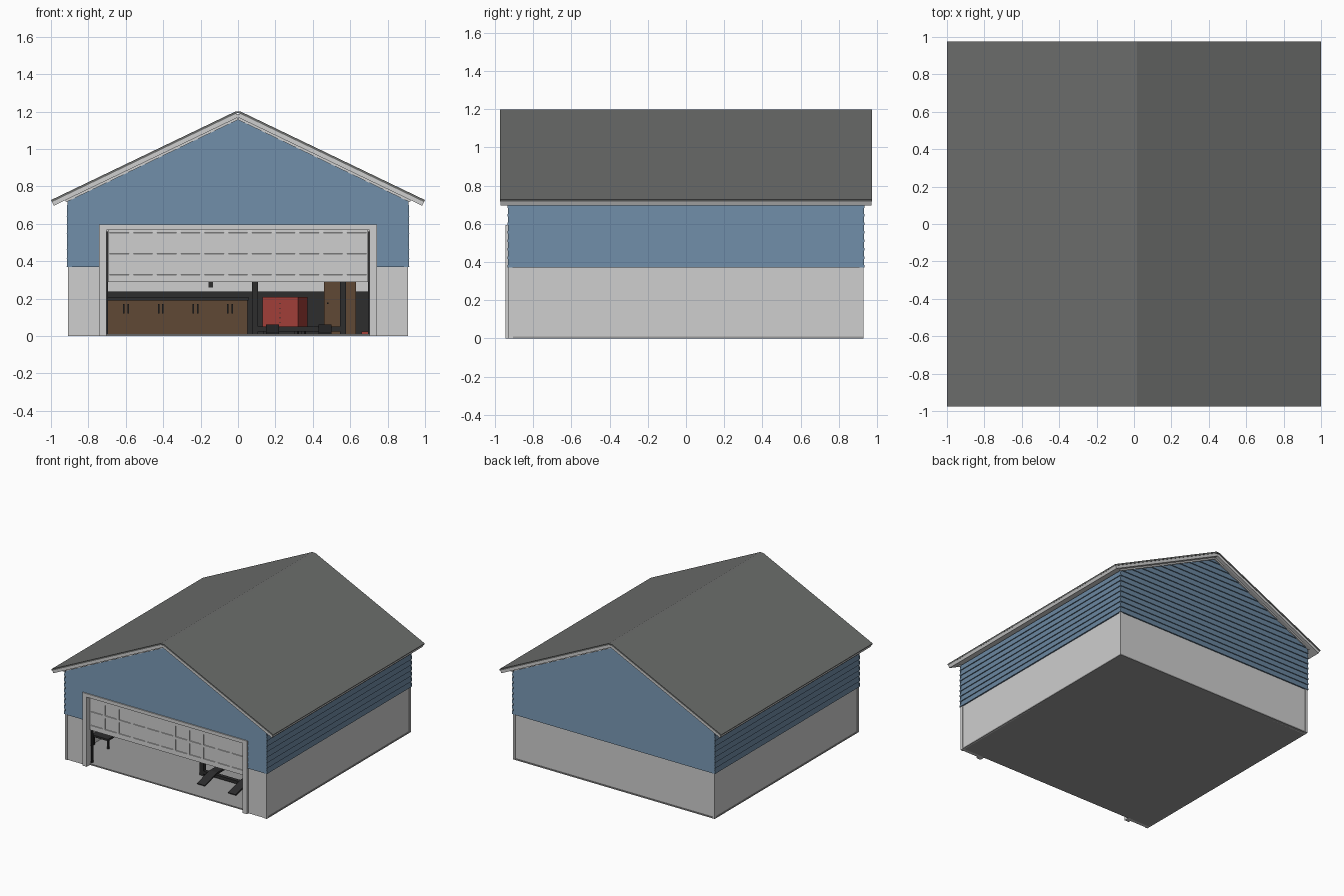
import bpy, bmesh, math
from mathutils import Matrix, Vector

if "Cube" in bpy.data.objects:
    bpy.data.objects.remove(bpy.data.objects["Cube"])


def mat(name, r, g, b):
    m = bpy.data.materials.new(name)
    m.diffuse_color = (r, g, b, 1)
    m.use_nodes = True
    m.node_tree.nodes["Principled BSDF"].inputs["Base Color"].default_value = m.diffuse_color
    return m


LIGHT = mat("light grey", 0.62, 0.62, 0.62)
BLUE = mat("blue siding", 0.145, 0.24, 0.35)
ROOF = mat("roof grey", 0.15, 0.155, 0.15)
FLOOR = mat("concrete grey", 0.33, 0.33, 0.33)
DARK = mat("near black", 0.026, 0.026, 0.027)
BROWN = mat("wood brown", 0.115, 0.065, 0.035)
RED = mat("red paint", 0.36, 0.05, 0.04)


def finish(name, bm, m):
    bmesh.ops.recalc_face_normals(bm, faces=bm.faces[:])
    me = bpy.data.meshes.new(name)
    bm.to_mesh(me)
    bm.free()
    me.materials.append(m)
    ob = bpy.data.objects.new(name, me)
    bpy.context.collection.objects.link(ob)
    return ob


def add_box(bm, x0, x1, y0, y1, z0, z1):
    mx = Matrix.Translation(((x0 + x1) / 2, (y0 + y1) / 2, (z0 + z1) / 2)) @ \
        Matrix.Diagonal((abs(x1 - x0), abs(y1 - y0), abs(z1 - z0), 1))
    bmesh.ops.create_cube(bm, size=1, matrix=mx)


def boxes(name, m, *dims):
    bm = bmesh.new()
    for d in dims:
        add_box(bm, *d)
    return finish(name, bm, m)


def prism(name, pts, y0, y1, m):
    """Extrude an x-z outline along y."""
    bm = bmesh.new()
    f = bm.faces.new([bm.verts.new((x, y0, z)) for x, z in pts])
    r = bmesh.ops.extrude_face_region(bm, geom=[f])
    vs = [v for v in r["geom"] if isinstance(v, bmesh.types.BMVert)]
    bmesh.ops.translate(bm, verts=vs, vec=(0, y1 - y0, 0))
    return finish(name, bm, m)


S = 0.48                      # roof slope
PEAK, EAVE, BASE = 1.165, 0.728, 0.37
WX, WY = 0.905, 0.925         # outer wall faces

# floor slab
boxes("floor_slab", FLOOR, (-0.91, 0.91, -0.905, 0.93, 0, 0.01))

# wall cores
boxes("side_walls", LIGHT, *[(s * 0.88, s * WX, -WY, WY, 0, EAVE) for s in (-1, 1)])
gable = [(WX, EAVE), (0, PEAK), (-WX, EAVE)]
prism("back_wall", [(-WX, 0), (WX, 0)] + gable, 0.90, WY, LIGHT)
prism("front_wall", [(-WX, 0), (-0.71, 0), (-0.71, 0.57), (0.71, 0.57), (0.71, 0), (WX, 0)] + gable,
      -WY, -0.90, LIGHT)
boxes("corner_posts", LIGHT, *[(sx * 0.888, sx * 0.91, sy * 0.908, sy * 0.93, 0, BASE)
                               for sx in (-1, 1) for sy in (-1, 1)])

# lapped siding boards
PITCH = (EAVE - BASE) / 8


def siding(name, place, half, is_gable, door):
    bm = bmesh.new()

    def width(z):
        return min(half, max(0.002, (PEAK - z) / S)) if is_gable else half

    z = BASE
    while z < (PEAK - 0.005 if is_gable else EAVE - 0.005):
        z1 = min(z + PITCH, PEAK)
        a, b = width(z), width(z1)
        spans = [(-a, a, -b, b)]
        if door and z < 0.59:
            spans = [(-a, -0.74, -b, -0.74), (0.74, a, 0.74, b)]
        for l0, r0, l1, r1 in spans:
            v = [bm.verts.new(place(u, d, h)) for u, d, h in
                 ((l0, 0, z), (r0, 0, z), (r0, 0.011, z), (l0, 0.011, z),
                  (l1, 0, z1), (r1, 0, z1), (r1, 0.003, z1), (l1, 0.003, z1))]
            for q in ((0, 1, 2, 3), (4, 5, 6, 7), (0, 1, 5, 4), (1, 2, 6, 5), (2, 3, 7, 6), (3, 0, 4, 7)):
                bm.faces.new([v[i] for i in q])
        z = z1
    finish(name, bm, BLUE)


siding("front_siding", lambda u, d, z: (u, -WY - d, z), 0.914, True, True)
siding("back_siding", lambda u, d, z: (u, WY + d, z), 0.914, True, False)
siding("right_siding", lambda u, d, z: (WX + d, u, z), 0.932, False, False)
siding("left_siding", lambda u, d, z: (-WX - d, u, z), 0.932, False, False)


# roof: shingles over a light deck, eave ends cut square to the slope
def roof_layer(name, top, thick, reach, y, m):
    n = Vector((S, 1)).normalized()
    t = thick / n.y
    e = (reach, top - S * reach)
    i = (reach - n.x * thick, e[1] - n.y * thick)
    pts = [(-e[0], e[1]), (-0.015, top - S * 0.015), (0.015, top - S * 0.015), e, i,
           (0, top - t), (-i[0], i[1])]
    return prism(name, pts, -y, y, m)


roof_layer("roof_shingles", 1.207, 0.012, 1.0, 0.975, ROOF)
roof_layer("roof_deck", 1.1937, 0.022, 0.994, 0.971, LIGHT)
for nm, sy in (("front_frieze", -1), ("back_frieze", 1)):
    ob = roof_layer(nm, 1.172, 0.014, 0.925, 0.006, LIGHT)
    ob.location.y = sy * 0.936

# garage door casing and tracks
boxes("door_casing", LIGHT, (-0.742, -0.702, -0.945, -0.895, 0, 0.595),
      (0.702, 0.742, -0.945, -0.895, 0, 0.595), (-0.702, 0.702, -0.945, -0.895, 0.567, 0.595))
boxes("door_tracks", DARK, *[(s * 0.694, s * 0.703, -0.89, -0.87, 0.01, 0.56) for s in (-1, 1)],
      *[(s * 0.694, s * 0.703, -0.82, 0.1, 0.61, 0.63) for s in (-1, 1)])

# half-raised sectional door with inset panels
bm = bmesh.new()
xs = [-0.695]
for k in range(-5, 6):
    xs += [k * 0.127 - 0.052, k * 0.127 + 0.052]
xs.append(0.695)
zs = [0.29, 0.323, 0.414, 0.435, 0.522, 0.546, 0.565]
grid = [[bm.verts.new((x, -0.905, z)) for x in xs] for z in zs]
panels = []
for r in range(len(zs) - 1):
    for c in range(len(xs) - 1):
        f = bm.faces.new((grid[r][c], grid[r][c + 1], grid[r + 1][c + 1], grid[r + 1][c]))
        if r % 2 and c % 2:
            panels.append(f)
bmesh.ops.inset_individual(bm, faces=panels, thickness=0.004, depth=-0.006)
door = finish("garage_door", bm, LIGHT)
sol = door.modifiers.new("thickness", "SOLIDIFY")
sol.thickness = 0.015
sol.offset = 0
boxes("raised_door_sections", LIGHT, (-0.692, 0.692, -0.82, -0.25, 0.61, 0.625))
link = boxes("door_curve_section", LIGHT, (-0.692, 0.692, -0.05, 0.05, -0.007, 0.007))
link.location = (0, -0.86, 0.59)
link.rotation_euler.x = math.radians(32)

# dark wainscot and outlet on the back wall
boxes("wainscot", DARK, (-0.88, 0.88, 0.89, 0.901, 0.01, 0.237))
boxes("outlet", DARK, (-0.157, -0.133, 0.893, 0.901, 0.26, 0.29))

# workbench cabinets along the back
boxes("cabinets", BROWN, (-0.87, 0.05, 0.66, 0.89, 0.01, 0.19))
boxes("cabinet_top", DARK, (-0.875, 0.055, 0.645, 0.89, 0.19, 0.21))
boxes("cabinet_handles", DARK, *[(c + s * 0.012 - 0.004, c + s * 0.012 + 0.004, 0.65, 0.66, 0.12, 0.17)
                                 for c in (-0.78, -0.598, -0.413, -0.228, -0.043) for s in (-1, 1)])

# low bench by the left wall
boxes("side_bench", DARK, (-0.878, -0.73, -0.63, -0.15, 0.08, 0.095),
      *[(x, x + 0.012, y, y + 0.012, 0.01, 0.08) for x in (-0.875, -0.745) for y in (-0.62, -0.17)])

# tool chest, turned slightly
chest = boxes("tool_chest", RED, (-0.105, 0.105, -0.06, 0.06, 0.04, 0.21))
knobs = boxes("tool_chest_knobs", DARK, *[(-0.003, 0.003, -0.064, -0.06, z, z + 0.006)
                                          for z in (0.07, 0.095, 0.12, 0.145, 0.17)],
              *[(x, x + 0.02, y, y + 0.02, 0.01, 0.04) for x in (-0.1, 0.08) for y in (-0.055, 0.035)])
for ob in (chest, knobs):
    ob.location = (0.25, 0.7, 0)
    ob.rotation_euler.z = math.radians(-24)
boxes("floor_jack", RED, (0.66, 0.72, 0.3, 0.42, 0.01, 0.025))

# panelled back-room door
boxes("inner_door", BROWN, (0.46, 0.63, 0.875, 0.891, 0.01, 0.42))
boxes("inner_door_panels", BROWN, *[(x, x + 0.05, 0.868, 0.876, z, z + h)
                                    for x in (0.485, 0.555) for z, h in ((0.04, 0.12), (0.2, 0.18))])
boxes("door_knob", DARK, (0.475, 0.484, 0.862, 0.876, 0.17, 0.18))

# four-post vehicle lift
boxes("lift_posts", DARK, *[(x, x + 0.033, y, y + 0.033, 0.01, 0.42)
                            for x in (0.075, 0.545) for y in (-0.6, 0.15)])
boxes("lift_crossbeams", DARK, *[(0.1, 0.55, y, y + 0.03, 0.025, 0.05) for y in (-0.6, 0.15)])
boxes("lift_runways", DARK, *[(x, x + 0.07, -0.58, 0.18, 0.045, 0.06) for x in (0.15, 0.43)])
ramps = [(0.15, "left_ramp"), (0.43, "right_ramp")]
for x, nm in ramps:
    ob = boxes(nm, DARK, (x, x + 0.07, -0.085, 0.085, -0.005, 0.005))
    ob.location = (0, -0.66, 0.034)
    ob.rotation_euler.x = math.radians(15)
